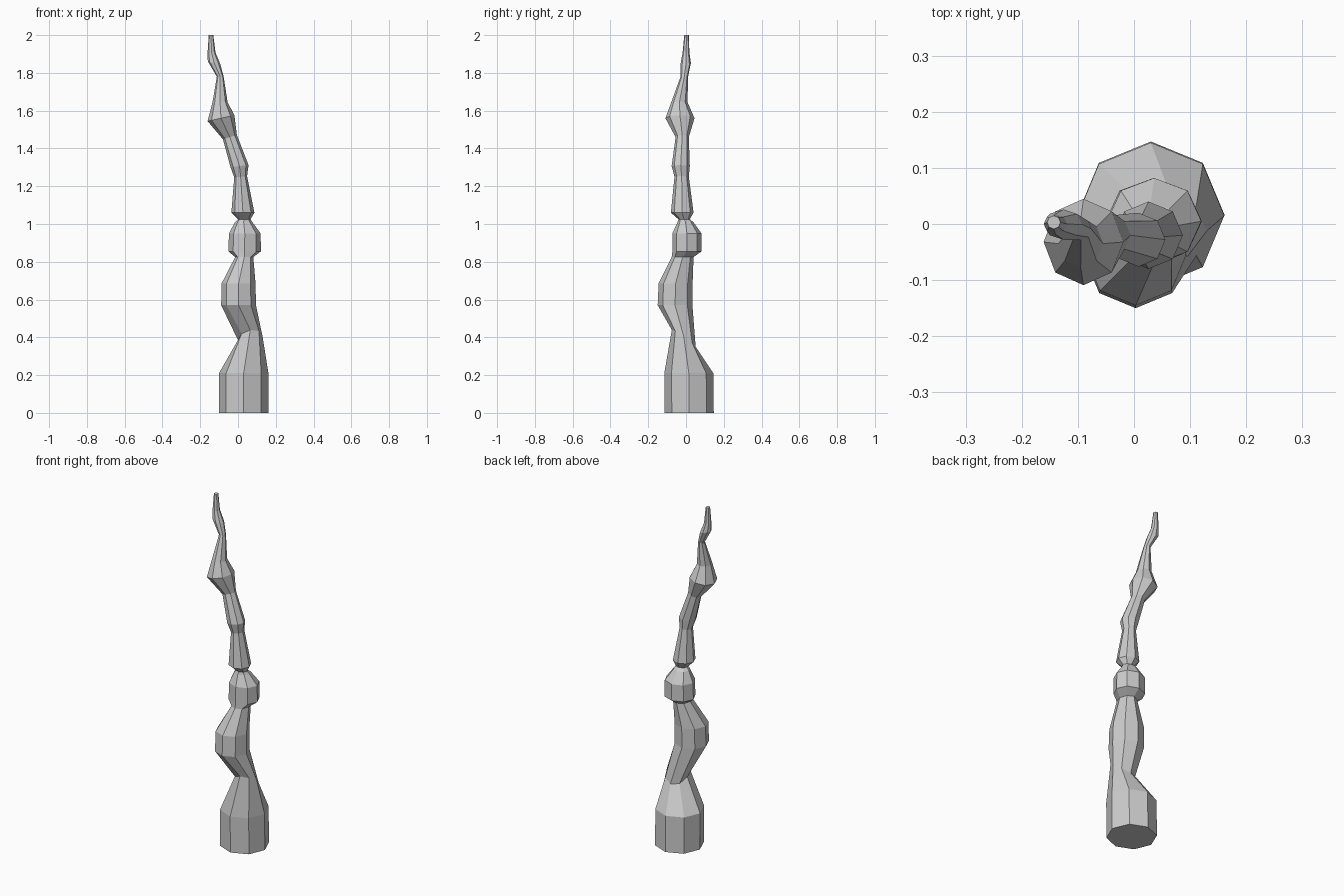
import bpy, bmesh
from math import cos, sin, tau

SIDES = 8

# Cross-sections: centre x, y, z, half-width x, half-width y, slope x, slope y
RINGS = [
    # heavy base
    (.03, .017, 0, .131, .13, 0, 0),
    (.03, .015, .21, .131, .13, 0, 0),
    (.065, -.012, .395, .065, .063, .15, -.7),
    # lower knot
    (.003, -.058, .57, .092, .092, 0, 0),
    (.003, -.055, .685, .09, .09, 0, 0),
    (.033, -.018, .825, .048, .058, 0, 0),
    # upper knot
    (.035, .005, .855, .086, .077, 0, 0),
    (.036, .005, .95, .084, .077, 0, 0),
    (.03, -.003, 1.01, .046, .042, 0, 0),
    (.033, -.01, 1.025, .033, .03, 0, 0),
    # slim upper shaft
    (.026, -.02, 1.06, .061, .06, 0, 0),
    (.014, -.023, 1.25, .034, .038, .1, 0),
    (.008, -.028, 1.307, .048, .048, .1, 0),
    (-.043, -.02, 1.46, .037, .035, .3, 0),
    # bent thorn and curled tip
    (-.09, -.032, 1.56, .071, .077, .22, 0),
    (-.095, -.035, 1.645, .04, .043, 0, 0),
    (-.094, -.009, 1.78, .018, .02, 0, 0),
    (-.126, -.001, 1.852, .034, .027, -.3, 0),
    (-.14, 0, 1.908, .021, .018, 0, 0),
    (-.143, .003, 2.0, .012, .012, 0, 0),
]


def loft(name, rings):
    bm = bmesh.new()
    loops = []
    for x, y, z, a, b, sx, sy in rings:
        loop = []
        for i in range(SIDES):
            dx, dy = a * cos(tau * i / SIDES), b * sin(tau * i / SIDES)
            loop.append(bm.verts.new((x + dx, y + dy, z + sx * dx + sy * dy)))
        loops.append(loop)
    for low, high in zip(loops, loops[1:]):
        for i in range(SIDES):
            j = (i + 1) % SIDES
            bm.faces.new((low[i], low[j], high[j], high[i]))
    bm.faces.new(loops[0][::-1])
    bm.faces.new(loops[-1])
    mesh = bpy.data.meshes.new(name)
    bm.to_mesh(mesh)
    bm.free()
    obj = bpy.data.objects.new(name, mesh)
    bpy.context.collection.objects.link(obj)
    return obj


# Knotted, twisting stalk
loft("knotted_stalk", RINGS)
